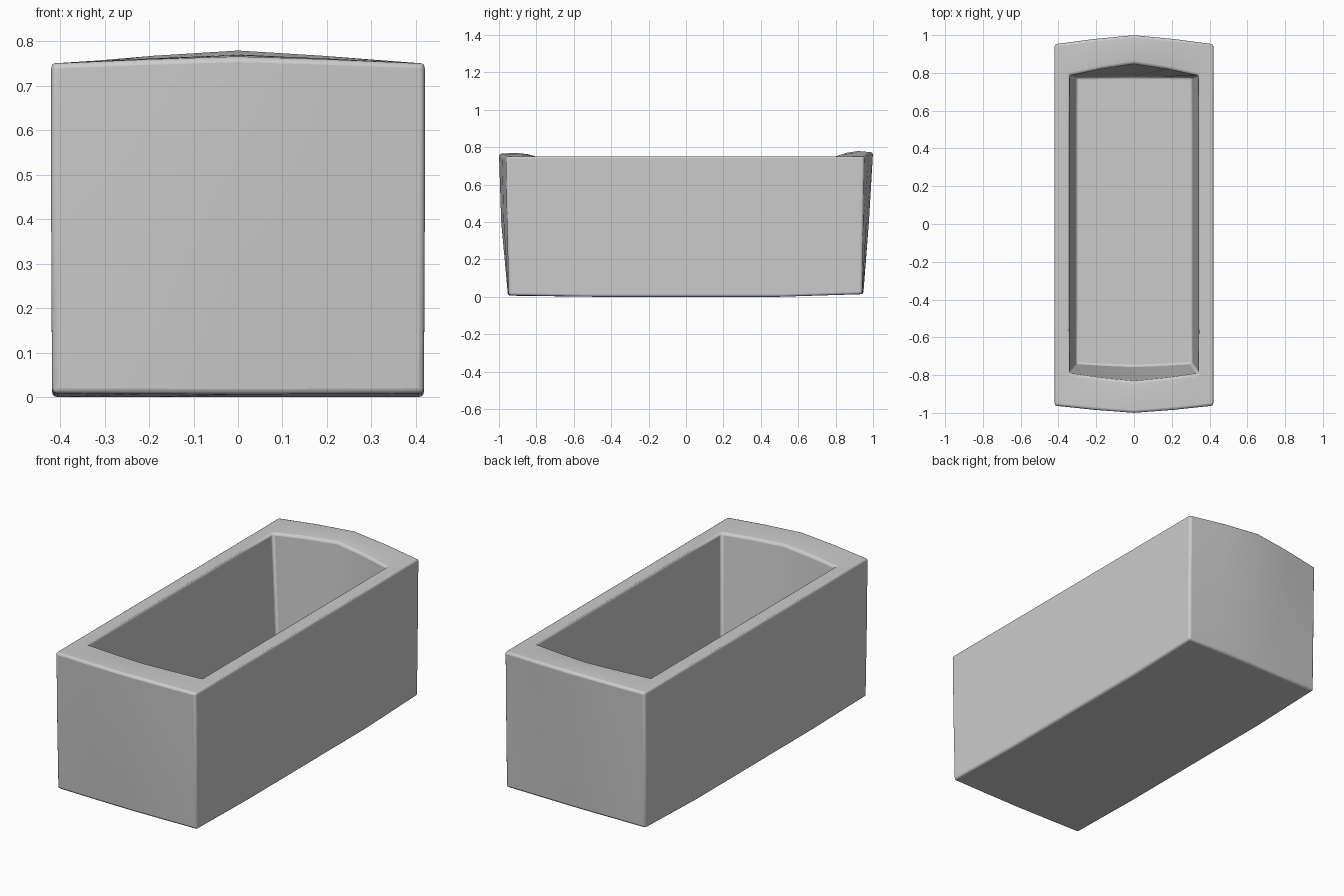
import bpy, bmesh, math

if "Cube" in bpy.data.objects:
    bpy.data.objects.remove(bpy.data.objects["Cube"])

COLS = (-1, -0.5, 0, 0.5, 1)      # stations across the width
bm = bmesh.new()


def layer(half_w, front, back, z_front, z_back, z_side):
    """5 x 4 grid of points; front/back/z_* are (corner, centre) values."""
    mix = lambda pair, u: pair[0] + (pair[1] - pair[0]) * (1 - abs(u) ** 1.25)
    rows = []
    for u in COLS:
        x = half_w * u
        rows.append([(x, mix(front, u), mix(z_front, u)),
                     (x, -0.5, z_side), (x, 0.5, z_side),
                     (x, mix(back, u), mix(z_back, u))])
    return rows


def boundary(g):
    """Anticlockwise outline of a grid."""
    return ([g[i][0] for i in range(5)] + [g[4][1], g[4][2]]
            + [g[i][3] for i in range(4, -1, -1)] + [g[0][2], g[0][1]])


def cap(points, up):
    """Fill a grid with quads and return its boundary vertices."""
    g = [[bm.verts.new(p) for p in row] for row in points]
    for i in range(4):
        for j in range(3):
            q = [g[i][j], g[i + 1][j], g[i + 1][j + 1], g[i][j + 1]]
            bm.faces.new(q if up else q[::-1])
    return boundary(g)


def ring(points):
    return [bm.verts.new(p) for p in boundary(points)]


# underside, outer wall, crowned rim, inner wall and floor
loops = [
    cap(layer(0.418, (-0.948, -0.952), (0.943, 0.948),
              (0.008, 0.006), (0.014, 0.014), 0.0), False),
    ring(layer(0.42, (-0.956, -0.988), (0.947, 0.978),
               (0.4, 0.4), (0.4, 0.4), 0.4)),
    ring(layer(0.42, (-0.962, -1.0), (0.952, 1.0),
               (0.75, 0.765), (0.75, 0.772), 0.75)),
    ring(layer(0.38, (-0.88, -0.91), (0.87, 0.92),
               (0.751, 0.769), (0.751, 0.779), 0.751)),
    ring(layer(0.342, (-0.79, -0.832), (0.785, 0.848),
               (0.75, 0.761), (0.75, 0.768), 0.75)),
    cap(layer(0.308, (-0.742, -0.757), (0.777, 0.78),
              (0.09, 0.09), (0.09, 0.09), 0.09), True),
]
for a, b in zip(loops, loops[1:]):
    n = len(a)
    for i in range(n):
        k = (i + 1) % n
        bm.faces.new((a[i], a[k], b[k], b[i]))
bmesh.ops.recalc_face_normals(bm, faces=bm.faces)

mesh = bpy.data.meshes.new("trough")
bm.to_mesh(mesh)
bm.free()
trough = bpy.data.objects.new("trough", mesh)
bpy.context.collection.objects.link(trough)

# softened edges
bevel = trough.modifiers.new("soft_edges", "BEVEL")
bevel.width = 0.012
bevel.segments = 3
bevel.limit_method = "ANGLE"
bevel.angle_limit = math.radians(40)

bpy.context.view_layer.objects.active = trough
trough.select_set(True)
bpy.ops.object.shade_smooth_by_angle(angle=math.radians(40))
